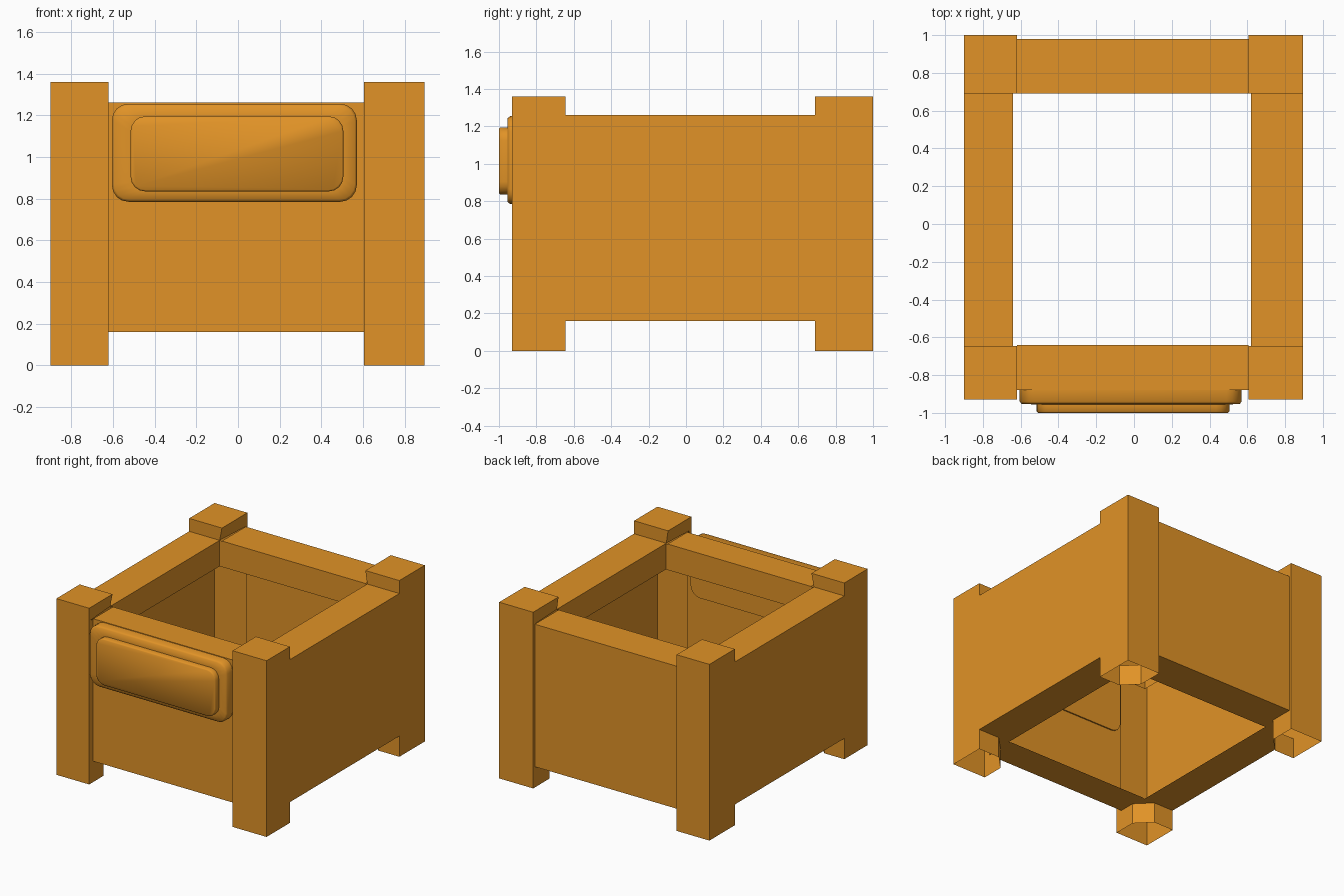
import bpy, math

if "Cube" in bpy.data.objects:
    bpy.data.objects.remove(bpy.data.objects["Cube"])

TOP, RAIL, SILL = 1.36, 1.26, 0.16
XL, XR, YF, YB = -0.90, 0.895, -0.93, 1.0       # outer post planes
PL, PR, PF, PB = -0.62, 0.605, -0.645, 0.69     # inner post planes
IL, IR, IF, IB = -0.64, 0.62, -0.64, 0.69       # rail opening
FRONT, BACK = -0.88, 0.98                       # recessed panel planes

mat = bpy.data.materials.new("orange_wood")
mat.diffuse_color = (0.75, 0.29, 0.02, 1)
mat.use_nodes = True
mat.node_tree.nodes["Principled BSDF"].inputs["Base Color"].default_value = mat.diffuse_color


def build(name, faces):
    """Make an object from a list of polygons."""
    verts, index, polys = [], {}, []
    for f in faces:
        poly = []
        for p in f:
            k = tuple(round(c, 4) for c in p)
            if k not in index:
                index[k] = len(verts)
                verts.append(k)
            poly.append(index[k])
        polys.append(poly)
    me = bpy.data.meshes.new(name)
    me.from_pydata(verts, [], polys)
    me.materials.append(mat)
    ob = bpy.data.objects.new(name, me)
    bpy.context.collection.objects.link(ob)
    return ob


def wall(a, b, z0, z1):
    return [(*a, z0), (*b, z0), (*b, z1), (*a, z1)]


def slab(x0, x1, y0, y1, z):
    return [(x0, y0, z), (x1, y0, z), (x1, y1, z), (x0, y1, z)]


def post(name, xo, xi, yo, yi, fx, panel_y):
    """Hollow corner post: outer skin, closed cap, chamfered open foot."""
    c = 0.11
    cx = xi - math.copysign(c, xi - xo)
    cy = yi - math.copysign(c, yi - yo)
    faces = [
        wall((xo, yo), (xi, yo), 0, TOP),
        wall((xo, yo), (xo, yi), 0, TOP),
        slab(xo, xi, yo, yi, TOP),
        # cap sides above the rails
        [(xi, yo, RAIL), (fx, yi, RAIL), (xi, yi, TOP), (xi, yo, TOP)],
        [(xo, yi, RAIL), (fx, yi, RAIL), (xi, yi, TOP), (xo, yi, TOP)],
        # step back to the recessed panel
        wall((xi, yo), (xi, panel_y), SILL, RAIL),
        # foot
        wall((xi, yo), (xi, cy), 0, SILL),
        wall((xi, cy), (cx, yi), 0, SILL),
        wall((cx, yi), (xo, yi), 0, SILL),
        [(xi, cy, SILL), (cx, yi, SILL), (xi, yi, SILL)],
    ]
    build(name, faces)


for yname, yo, yi, py in (("front", YF, PF, FRONT), ("back", YB, PB, BACK)):
    for xname, xo, xi, fx in (("left", XL, PL, IL), ("right", XR, PR, IR)):
        post(f"{yname}_{xname}_post", xo, xi, yo, yi, fx, py)

# Side panels with top rail and bottom sill
for name, xo, xi in (("left_panel", XL, IL), ("right_panel", XR, IR)):
    build(name, [wall((xo, PF), (xo, PB), SILL, RAIL),
                 slab(xo, xi, PF, PB, RAIL), slab(xo, xi, PF, PB, SILL)])

# Front and back panels
for name, yo, yi in (("front_panel", FRONT, IF), ("back_panel", BACK, IB)):
    build(name, [wall((PL, yo), (PR, yo), SILL, RAIL),
                 slab(PL, PR, yo, yi, RAIL), slab(PL, PR, yo, yi, SILL)])

# Inner lip hanging from the rails
ring = [(IL, IF), (IR, IF), (IR, IB), (IL, IB)]
build("inner_lip", [wall(ring[i], ring[(i + 1) % 4], RAIL - 0.2, RAIL)
                    for i in range(4)])


def rounded(x0, x1, z0, z1, r, y, seg=4):
    pts = []
    for i, (x, z) in enumerate(((x1 - r, z1 - r), (x0 + r, z1 - r),
                                (x0 + r, z0 + r), (x1 - r, z0 + r))):
        for s in range(seg + 1):
            a = math.pi / 2 * (i + s / seg)
            pts.append((x + r * math.cos(a), y, z + r * math.sin(a)))
    return pts


# Stepped rounded plate on the front
rings = [rounded(-0.605, 0.57, 0.785, 1.255, 0.08, -0.87),
         rounded(-0.605, 0.57, 0.785, 1.255, 0.08, -0.94),
         rounded(-0.595, 0.56, 0.795, 1.245, 0.075, -0.953),
         rounded(-0.515, 0.505, 0.835, 1.195, 0.07, -0.955),
         rounded(-0.515, 0.505, 0.835, 1.195, 0.07, -0.993),
         rounded(-0.508, 0.498, 0.842, 1.188, 0.065, -1.0)]
n = len(rings[0])
faces = [rings[0], rings[-1][::-1]]
for a, b in zip(rings, rings[1:]):
    faces += [[a[j], b[j], b[(j + 1) % n], a[(j + 1) % n]] for j in range(n)]
plate = build("front_plate", faces)
bpy.context.view_layer.objects.active = plate
plate.select_set(True)
bpy.ops.object.shade_smooth_by_angle(angle=math.radians(50))
